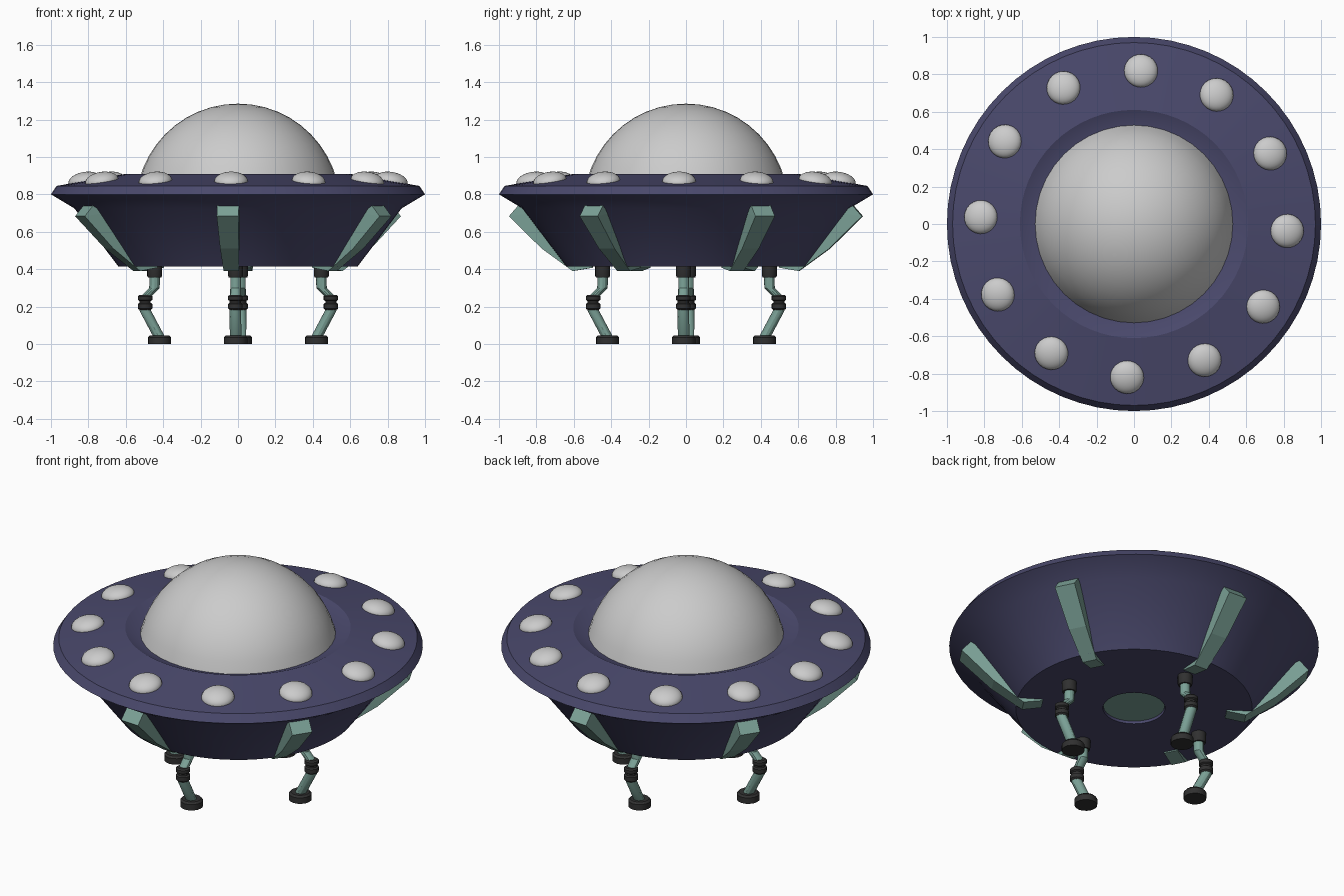
import bpy, bmesh, math
from mathutils import Matrix, Vector

if "Cube" in bpy.data.objects:
    bpy.data.objects.remove(bpy.data.objects["Cube"])


def material(name, rgb):
    m = bpy.data.materials.new(name)
    m.diffuse_color = (*rgb, 1)
    m.use_nodes = True
    m.node_tree.nodes["Principled BSDF"].inputs["Base Color"].default_value = m.diffuse_color
    return m


NAVY = material("navy", (0.068, 0.066, 0.15))
GREEN = material("green", (0.20, 0.36, 0.31))
BLACK = material("black", (0.03, 0.03, 0.03))


def finish(name, bm, mat=None, smooth=None):
    bmesh.ops.recalc_face_normals(bm, faces=bm.faces[:])
    me = bpy.data.meshes.new(name)
    bm.to_mesh(me)
    bm.free()
    if mat:
        me.materials.append(mat)
    if smooth:
        me.shade_smooth()
        me.set_sharp_from_angle(angle=math.radians(smooth))
    ob = bpy.data.objects.new(name, me)
    bpy.context.collection.objects.link(ob)
    return ob


def lathe(name, profile, segs, mat=None, smooth=25):
    """Spin an (r, z) profile around the z axis."""
    bm = bmesh.new()
    vs = [bm.verts.new((r, 0, z)) for r, z in profile]
    es = [bm.edges.new(p) for p in zip(vs, vs[1:])]
    bmesh.ops.spin(bm, geom=vs + es, cent=(0, 0, 0), axis=(0, 0, 1),
                   angle=2 * math.pi, steps=segs, use_duplicate=False)
    bmesh.ops.remove_doubles(bm, verts=bm.verts[:], dist=1e-4)
    return finish(name, bm, mat, smooth)


def rod(name, path, radius, mat, segs=12):
    """Sweep a horizontal circle along an (r, z) path with mitred bends."""
    bm = bmesh.new()
    rings = []
    for x, z in path:
        rings.append([bm.verts.new((x + radius * math.cos(a), radius * math.sin(a), z))
                      for a in (2 * math.pi * i / segs for i in range(segs))])
    for a, b in zip(rings, rings[1:]):
        for i in range(segs):
            j = (i + 1) % segs
            bm.faces.new((a[i], a[j], b[j], b[i]))
    bm.faces.new(rings[0])
    bm.faces.new(rings[-1])
    return finish(name, bm, mat, 30)


def around(ob, n, offset):
    """Place linked copies of a part around the z axis."""
    base = ob.matrix_basis.copy()
    for i in range(n):
        o = ob if i == 0 else ob.copy()
        if i:
            bpy.context.collection.objects.link(o)
        o.matrix_basis = Matrix.Rotation(math.radians(offset + 360 * i / n), 4, 'Z') @ base


# Saucer hull, with a seat for the dome and a recess underneath
lathe("hull", [(0, 0.87), (0.53, 0.875), (0.61, 0.908), (0.97, 0.845), (1.0, 0.80),
               (0.875, 0.725), (0.64, 0.415), (0.168, 0.415), (0.168, 0.435), (0, 0.435)],
      64, NAVY)
lathe("belly_hatch", [(0, 0.43), (0.166, 0.43)], 32, GREEN)

# Dome: a spherical cap
R, cz = 0.546, 0.739
a0 = math.asin((0.87 - cz) / R)
lathe("dome", [(R * math.cos(a), cz + R * math.sin(a)) for a in
               (a0 + (math.pi / 2 - a0) * i / 10 for i in range(11))], 40, None, 40)

# Lamps around the rim, tilted to the deck
bm = bmesh.new()
bmesh.ops.create_uvsphere(bm, u_segments=24, v_segments=14, radius=1)
lamp = finish("rim_lamp", bm, None, 40)
lamp.matrix_basis = (Matrix.Translation((0.82, 0, 0.870)) @ Matrix.Rotation(math.radians(10), 4, 'Y')
                     @ Matrix.Diagonal((0.09, 0.09, 0.05, 1)))
around(lamp, 12, -2.6)

# Bent braces hugging the lower hull: (outer r, z, inner r, z, half width)
bm = bmesh.new()
rings = []
for ro, zo, ri, zi, w in [(0.893, 0.743, 0.86, 0.74, 0.058), (0.945, 0.683, 0.83, 0.70, 0.058),
                          (0.77, 0.51, 0.69, 0.52, 0.05), (0.605, 0.39, 0.60, 0.43, 0.041),
                          (0.50, 0.408, 0.50, 0.43, 0.039)]:
    rings.append([bm.verts.new(c) for c in ((ro, -w, zo), (ro, w, zo), (ri, w, zi), (ri, -w, zi))])
for a, b in zip(rings, rings[1:]):
    for i in range(4):
        j = (i + 1) % 4
        bm.faces.new((a[i], a[j], b[j], b[i]))
bm.faces.new(rings[0])
bm.faces.new(rings[-1])
around(finish("hull_brace", bm, GREEN), 6, -33.4)

# Landing legs: struts plus dark socket, knee and foot
LEG = -1.7
around(rod("leg_upper_strut", [(0.445, 0.37), (0.447, 0.30), (0.495, 0.25)], 0.028, GREEN), 4, LEG)
around(rod("leg_lower_strut", [(0.497, 0.20), (0.497, 0.18), (0.42, 0.035)], 0.031, GREEN), 4, LEG)
for name, x, prof in [
    ("leg_socket", 0.446, [(0, 0.355), (0.036, 0.355), (0.04, 0.365), (0.04, 0.42), (0, 0.42)]),
    ("leg_knee", 0.497, [(0, 0.182), (0.03, 0.182), (0.039, 0.19), (0.039, 0.214), (0.03, 0.22),
                         (0.03, 0.23), (0.039, 0.236), (0.039, 0.255), (0.03, 0.262), (0, 0.262)]),
    ("leg_foot", 0.42, [(0, 0), (0.062, 0), (0.062, 0.035), (0.052, 0.046), (0, 0.046)]),
]:
    part = lathe(name, prof, 16, BLACK, 30)
    part.matrix_basis = Matrix.Translation(Vector((x, 0, 0)))
    around(part, 4, LEG)
